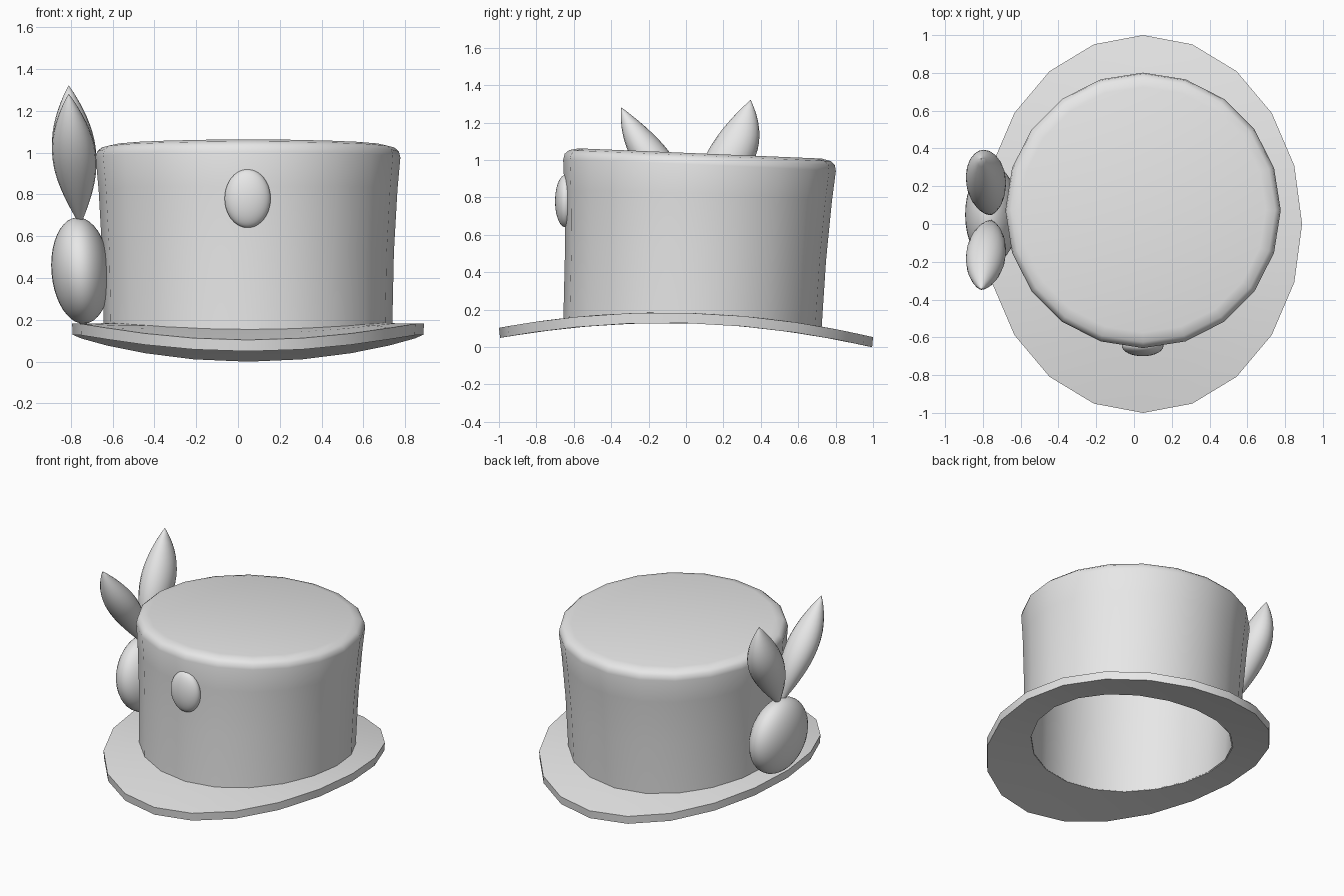
import bpy, bmesh
from math import sin, cos, pi, radians

if "Cube" in bpy.data.objects:
    bpy.data.objects.remove(bpy.data.objects["Cube"])

SIDES = 20
CENTER_X = 0.048

grey = bpy.data.materials.new("plain_grey")
grey.use_nodes = True
grey.diffuse_color = (0.8, 0.8, 0.8, 1)
grey.node_tree.nodes["Principled BSDF"].inputs["Base Color"].default_value = (0.8, 0.8, 0.8, 1)


def finish(obj, angle=40):
    obj.data.materials.clear()
    obj.data.materials.append(grey)
    bpy.ops.object.select_all(action='DESELECT')
    obj.select_set(True)
    bpy.context.view_layer.objects.active = obj
    bpy.ops.object.shade_smooth_by_angle(angle=radians(angle))


def loft(name, rings, closed=False, angle=40):
    """Skin a list of point rings; cap the ends or join them in a loop."""
    bm = bmesh.new()
    loops = [[bm.verts.new(p) for p in ring] for ring in rings]
    pairs = list(zip(loops, loops[1:]))
    if closed:
        pairs.append((loops[-1], loops[0]))
    else:
        bm.faces.new(loops[0])
        bm.faces.new(loops[-1])
    for a, b in pairs:
        n = len(a)
        for i in range(n):
            j = (i + 1) % n
            bm.faces.new((a[i], a[j], b[j], b[i]))
    bmesh.ops.recalc_face_normals(bm, faces=bm.faces)
    mesh = bpy.data.meshes.new(name)
    bm.to_mesh(mesh)
    bm.free()
    obj = bpy.data.objects.new(name, mesh)
    bpy.context.collection.objects.link(obj)
    finish(obj, angle)


def lerp(a, b, t):
    return a + (b - a) * t


# Saddle curve of the brim, and the tilted plane of the crown top
def brim_z(y):
    return 0.183 - 0.025 * y - 0.105 * y * y


def top_z(y):
    return 1.035 - 0.042 * (y - 0.08)


ANGLES = [pi / 2 + 2 * pi * i / SIDES for i in range(SIDES)]


def brim_ring(s, drop):
    ring = []
    for a in ANGLES:
        x = CENTER_X + lerp(0.645, 0.842, s) * cos(a)
        y = lerp(0.035 + 0.645 * sin(a), sin(a), s)
        ring.append((x, y, brim_z(y) - drop))
    return ring


def crown_ring(t, r):
    ring = []
    for a in ANGLES:
        y = lerp(0.035, 0.075, t) + r * sin(a)
        ring.append((CENTER_X + r * cos(a), y, lerp(brim_z(y), top_z(y), t)))
    return ring


# Brim
T = 0.055
loft("brim", [brim_ring(s, d) for s, d in
              [(0, T), (0.5, T), (0.985, T), (1, 0), (0.5, 0), (0, 0)]], closed=True)

# Hollow crown: inner ceiling, inner wall, lower lip, outer wall, rounded top
inner = [(0.95, 0.665), (0.4, 0.645), (-0.06, 0.64)]
outer = [(-0.03, 0.69), (0.4, 0.698), (0.75, 0.715), (0.93, 0.729),
         (0.965, 0.722), (0.987, 0.7), (1, 0.65)]
loft("crown", [crown_ring(t, r) for t, r in inner + outer], angle=50)


# Rounded ornaments
def ball(name, location, scale, tilt=0):
    bpy.ops.mesh.primitive_uv_sphere_add(segments=32, ring_count=20, radius=1,
                                         location=location, rotation=(0, tilt, 0))
    obj = bpy.context.object
    obj.name = name
    obj.scale = scale
    finish(obj, 60)


ball("front_button", (0.046, -0.645, 0.78), (0.11, 0.055, 0.14))
ball("ornament_head", (-0.753, 0.05, 0.435), (0.14, 0.26, 0.255), -0.08)


# Pointed leaf-shaped ears
def ear(name, base, tip, half_x, half_y, bulge):
    rings = []
    steps = 18
    for k in range(steps + 1):
        t = k / steps
        w = max(sin(pi * t ** 1.08) ** 0.9, 0.01)
        c = [lerp(p, q, t) for p, q in zip(base, tip)]
        c[1] += bulge * sin(pi * t)
        rings.append([(c[0] + half_x * w * cos(a), c[1] + half_y * w * sin(a), c[2])
                      for a in ANGLES])
    loft(name, rings, angle=60)


ear("back_ear", (-0.755, 0.05, 0.65), (-0.81, 0.345, 1.32), 0.105, 0.135, 0.025)
ear("front_ear", (-0.755, 0.02, 0.65), (-0.81, -0.345, 1.28), 0.105, 0.115, 0.01)
